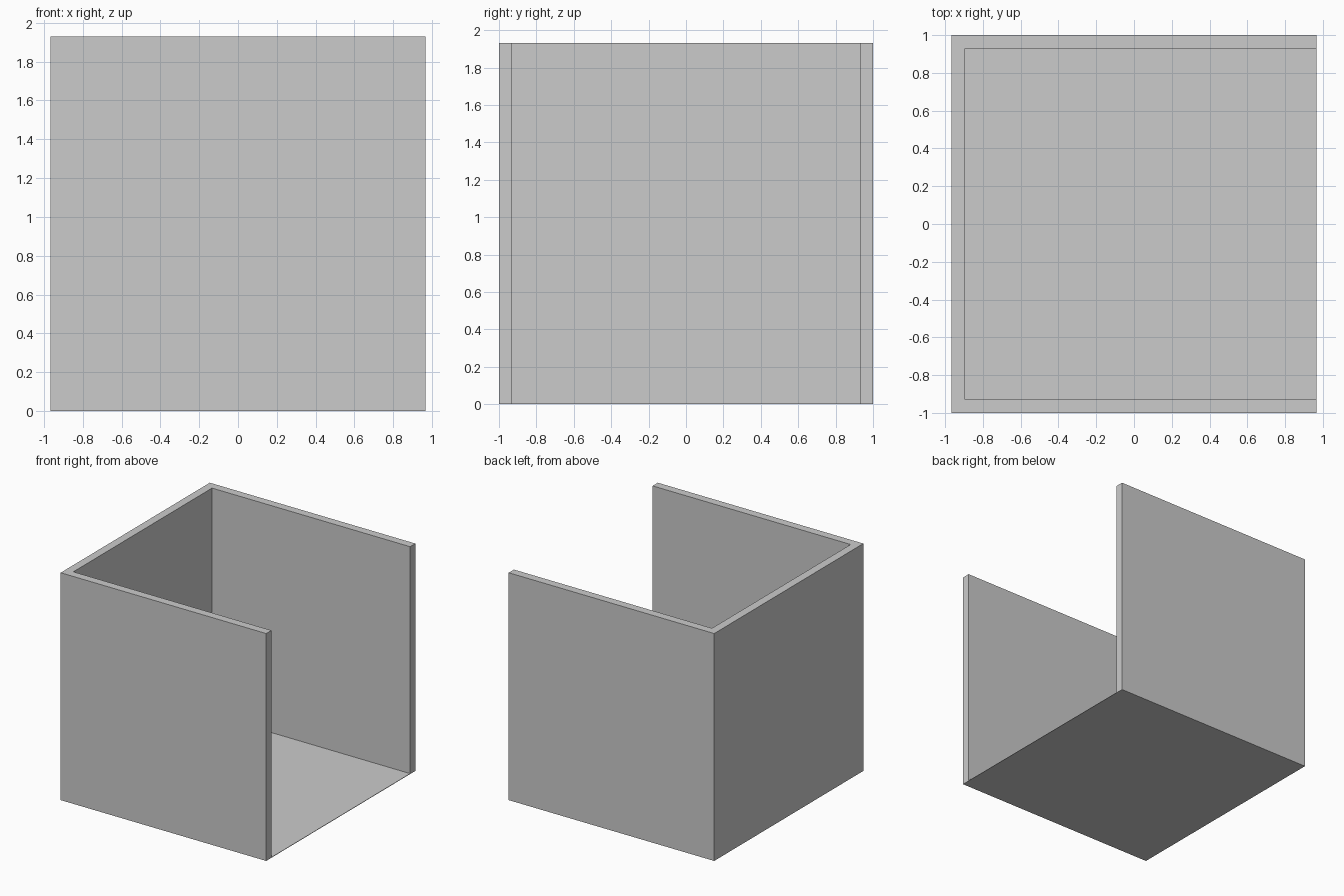
import bpy
import bmesh

if "Cube" in bpy.data.objects:
    bpy.data.objects.remove(bpy.data.objects["Cube"])

X, Y, H = 0.965, 1.0, 1.93   # half width, half depth, height
WALL = 0.07                  # wall thickness
SLAB = 0.004                 # very thin floor


def extruded(name, outline, z0, z1):
    """Solid prism from a flat outline."""
    bm = bmesh.new()
    face = bm.faces.new([bm.verts.new((x, y, z0)) for x, y in outline])
    top = bmesh.ops.extrude_face_region(bm, geom=[face])["geom"]
    moved = [v for v in top if isinstance(v, bmesh.types.BMVert)]
    bmesh.ops.translate(bm, verts=moved, vec=(0, 0, z1 - z0))
    bmesh.ops.recalc_face_normals(bm, faces=bm.faces)
    mesh = bpy.data.meshes.new(name)
    bm.to_mesh(mesh)
    bm.free()
    obj = bpy.data.objects.new(name, mesh)
    bpy.context.collection.objects.link(obj)
    return obj


# Floor sheet under the whole footprint
extruded("floor", [(-X, -Y), (X, -Y), (X, Y), (-X, Y)], 0, SLAB)

# U-shaped wall, open on the right side and at the top
half = [(-X, -Y), (X, -Y), (X, -Y + WALL), (-X + WALL, -Y + WALL)]
mirrored = [(x, -y) for x, y in reversed(half)]
extruded("walls", half + mirrored, SLAB, H)
